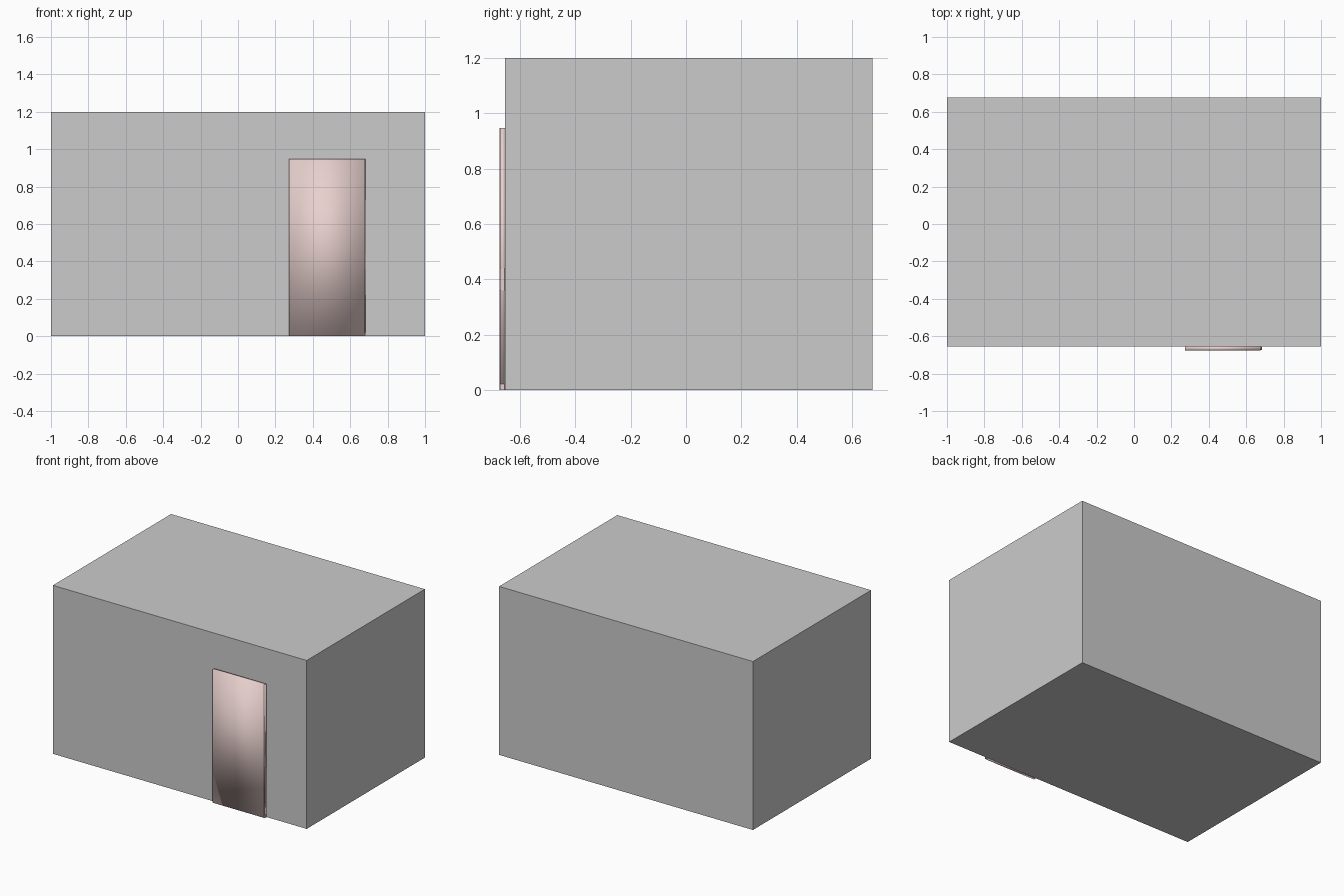
import bpy

if "Cube" in bpy.data.objects:
    bpy.data.objects.remove(bpy.data.objects["Cube"])


def box(name, x, y, z, mat=None, smooth=False):
    """Box spanning the given (min, max) ranges."""
    bpy.ops.mesh.primitive_cube_add(size=1)
    ob = bpy.context.object
    ob.name = name
    for v in ob.data.vertices:
        v.co = [r[0] if c < 0 else r[1] for c, r in zip(v.co, (x, y, z))]
    if mat:
        ob.data.materials.append(mat)
    if smooth:
        ob.data.shade_smooth()
    return ob


pink = bpy.data.materials.new("door_pink")
pink.diffuse_color = (0.8, 0.63, 0.61, 1)
pink.use_nodes = True
pink.node_tree.nodes["Principled BSDF"].inputs["Base Color"].default_value = pink.diffuse_color

# Plain building block
box("building", (-1, 1), (-0.655, 0.675), (0, 1.2))

# Door panel standing proud of the front wall, softly shaded
box("door", (0.273, 0.676), (-0.675, -0.655), (0, 0.948), pink, True)

# Narrow edge strip along the door, with a small latch and bottom stop
box("door_edge", (0.676, 0.682), (-0.672, -0.655), (0, 0.948), pink, True)
box("latch", (0.676, 0.685), (-0.673, -0.657), (0.36, 0.44), pink)
box("bottom_stop", (0.676, 0.685), (-0.673, -0.657), (0, 0.02), pink)
